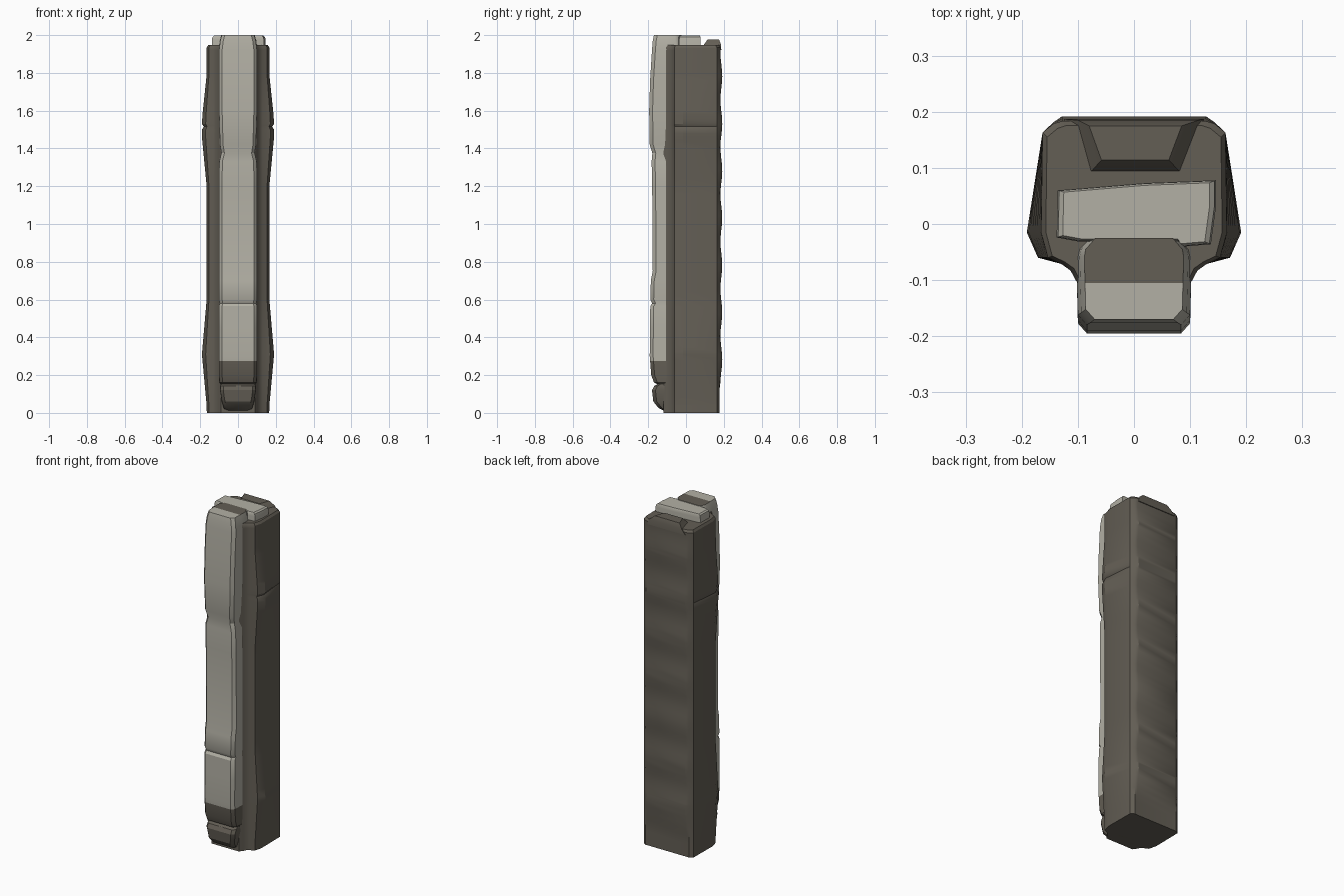
import bpy, bmesh, math

if "Cube" in bpy.data.objects:
    bpy.data.objects.remove(bpy.data.objects["Cube"])


def material(name, rgb):
    m = bpy.data.materials.new(name)
    m.diffuse_color = (*rgb, 1)
    m.use_nodes = True
    m.node_tree.nodes["Principled BSDF"].inputs["Base Color"].default_value = m.diffuse_color
    return m


DARK = material("dark stone", (0.125, 0.112, 0.09))
LIGHT = material("pale stone", (0.45, 0.435, 0.375))


def mirrored(half):
    """Close a right-hand outline (back to front) with its mirror image."""
    return half + [(-x, y) for x, y in reversed(half)]


def lerp(table, z):
    """Interpolate (z, value) pairs."""
    for (z0, a), (z1, b) in zip(table, table[1:]):
        if z0 <= z <= z1:
            return a + (b - a) * (z - z0) / (z1 - z0)
    return table[-1][1]


def loft(name, sections, mats, cuts=(), rule=None, angle=30):
    """Skin a stack of (z, outline) sections; cut and colour by a rule."""
    bm = bmesh.new()
    rings = [[bm.verts.new((x, y, z)) for x, y in pts] for z, pts in sections]
    n = len(rings[0])
    for a, b in zip(rings, rings[1:]):
        for i in range(n):
            j = (i + 1) % n
            bm.faces.new((a[i], a[j], b[j], b[i]))
    bm.faces.new(rings[0])
    bm.faces.new(rings[-1])
    for co, no in cuts:
        bmesh.ops.bisect_plane(bm, geom=bm.verts[:] + bm.edges[:] + bm.faces[:],
                               plane_co=co, plane_no=no)
    bmesh.ops.recalc_face_normals(bm, faces=bm.faces[:])
    if rule:
        for f in bm.faces:
            f.material_index = rule(f.calc_center_median())
    me = bpy.data.meshes.new(name)
    bm.to_mesh(me)
    bm.free()
    for m in mats:
        me.materials.append(m)
    ob = bpy.data.objects.new(name, me)
    bpy.context.collection.objects.link(ob)
    bpy.ops.object.select_all(action='DESELECT')
    ob.select_set(True)
    bpy.context.view_layer.objects.active = ob
    bpy.ops.object.shade_smooth_by_angle(angle=math.radians(angle))
    return ob


# Main shaft: flared side edges at two heights and a rippled back
FLARE = [(0, 0), (0.05, 0.002), (0.31, 0.026), (0.6, 0.001), (1.2, 0.001),
         (1.46, 0.026), (1.5, 0.026), (1.515, 0.016), (1.53, 0.026),
         (1.58, 0.023), (1.78, 0.002), (2, 0)]


def shaft_outline(z, s=1.0):
    b = lerp(FLARE, z)
    r = 0.0 if z < 0.15 else 0.011 + 0.005 * math.sin((z - 0.22) * math.tau / 0.25)
    back = 0.176 + r
    half = [(0.128, back), (0.143, 0.177 + r * 0.3), (0.163, 0.163),
            (0.165 + b, -0.015), (0.153 + b * 0.7, -0.06), (0.13, -0.071),
            (0.113, -0.083), (0.104, -0.1), (0.09, -0.12)]
    return mirrored([(x * s, y * s) for x, y in half])


levels = sorted({round(i * 0.04, 3) for i in range(49)}
                | {z for z, _ in FLARE if z < 1.93})
loft("shaft", [(z, shaft_outline(z)) for z in levels]
     + [(1.935, shaft_outline(1.935)), (1.948, shaft_outline(1.948, 0.95))], [DARK])

# Front facing: worn pale strip over a dark base (z, front y, half width)
STRIP = [(0, -0.09, 0.06), (0.025, -0.145, 0.075), (0.06, -0.173, 0.085),
         (0.12, -0.18, 0.094), (0.143, -0.168, 0.093), (0.152, -0.152, 0.09),
         (0.162, -0.17, 0.098), (0.2, -0.184, 0.1), (0.3, -0.192, 0.1),
         (0.45, -0.191, 0.1), (0.565, -0.189, 0.1), (0.58, -0.179, 0.098),
         (0.6, -0.189, 0.1), (0.7, -0.186, 0.1), (0.75, -0.176, 0.1),
         (1.2, -0.179, 0.1), (1.33, -0.182, 0.099), (1.375, -0.178, 0.088),
         (1.42, -0.192, 0.095), (1.6, -0.195, 0.1), (1.76, -0.19, 0.1),
         (1.92, -0.18, 0.1), (1.97, -0.176, 0.094), (2.0, -0.17, 0.086)]


def strip_outline(fy, w):
    side = min(fy + 0.018, -0.06)
    return mirrored([(w * 0.8, -0.025), (w, -0.045), (w * 1.03, -0.058),
                     (w, side), (w - 0.016, fy)])


loft("front_facing", [(z, strip_outline(fy, w)) for z, fy, w in STRIP], [DARK, LIGHT],
     cuts=[((0, -0.105, 0), (0, 1, 0)), ((0, 0, 0.275), (0, 0, 1))],
     rule=lambda c: int(c.z > 0.275 and (c.y < -0.105 or 1.94 < c.z < 1.999)))

# Pale slab lying across the top
SLAB = [(-0.138, -0.024), (-0.1, -0.031), (0.085, -0.031), (0.09, -0.04),
        (0.137, -0.036), (0.146, 0.03), (0.146, 0.078), (0.02, 0.073), (-0.136, 0.06)]


def slab_outline(s):
    return [(x * s, 0.02 + (y - 0.02) * s) for x, y in SLAB]


loft("top_slab", [(1.9, slab_outline(1)), (1.975, slab_outline(1)),
                  (1.99, slab_outline(0.98)), (1.997, slab_outline(0.92))], [LIGHT])

# Low dark lump behind the slab
loft("rear_lump", [
    (1.92, [(-0.1, 0.09), (0.1, 0.09), (0.125, 0.187), (-0.125, 0.187)]),
    (1.95, [(-0.075, 0.095), (0.08, 0.095), (0.115, 0.185), (-0.1, 0.185)]),
    (1.976, [(-0.058, 0.114), (0.062, 0.114), (0.085, 0.175), (-0.08, 0.175)])], [DARK])
